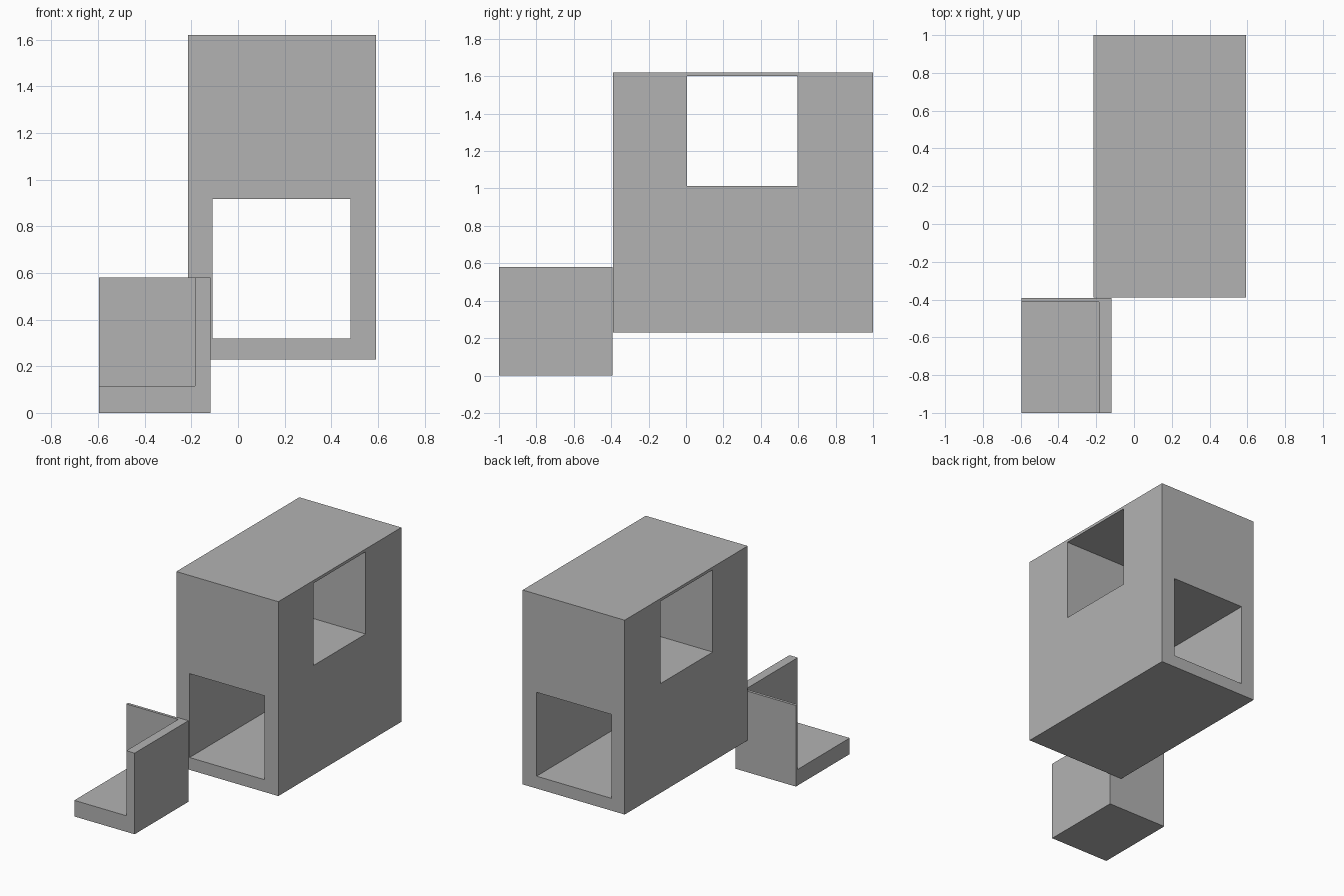
import bpy

default_cube = bpy.data.objects.get("Cube")
if default_cube:
    bpy.data.objects.remove(default_cube, do_unlink=True)

grey = bpy.data.materials.new("mid_grey")
grey.use_nodes = True
colour = (0.45, 0.45, 0.45, 1)
grey.diffuse_color = colour
grey.node_tree.nodes["Principled BSDF"].inputs["Base Color"].default_value = colour


def box(name, low, high):
    """Axis-aligned box between two corners."""
    bpy.ops.mesh.primitive_cube_add(size=1)
    obj = bpy.context.object
    obj.name = name
    obj.data.materials.append(grey)
    for v in obj.data.vertices:
        v.co = [a + (c + 0.5) * (b - a) for a, b, c in zip(low, high, v.co)]
    return obj


def carve(obj, name, low, high):
    """Cut a box-shaped opening out of an object."""
    cutter = box(name, low, high)
    cutter.hide_render = True
    mod = obj.modifiers.new(name, "BOOLEAN")
    mod.operation = "DIFFERENCE"
    mod.solver = "EXACT"
    mod.object = cutter
    bpy.context.view_layer.objects.active = obj
    bpy.ops.object.modifier_apply(modifier=mod.name)
    bpy.data.objects.remove(cutter, do_unlink=True)


# Tall block with a low tunnel front to back and a high one side to side
block = box("main_block", (-0.215, -0.39, 0.23), (0.592, 1, 1.62))
carve(block, "long_tunnel", (-0.11, -1.2, 0.318), (0.482, 1.2, 0.918))
carve(block, "cross_tunnel", (-1, 0.005, 1.012), (1, 0.597, 1.6))

# Small corner tray: floor, side wall and thin back wall, otherwise open
tray = box("corner_tray", (-0.595, -1, 0), (-0.118, -0.392, 0.58))
carve(tray, "tray_opening", (-0.8, -1.2, 0.115), (-0.184, -0.412, 0.8))
